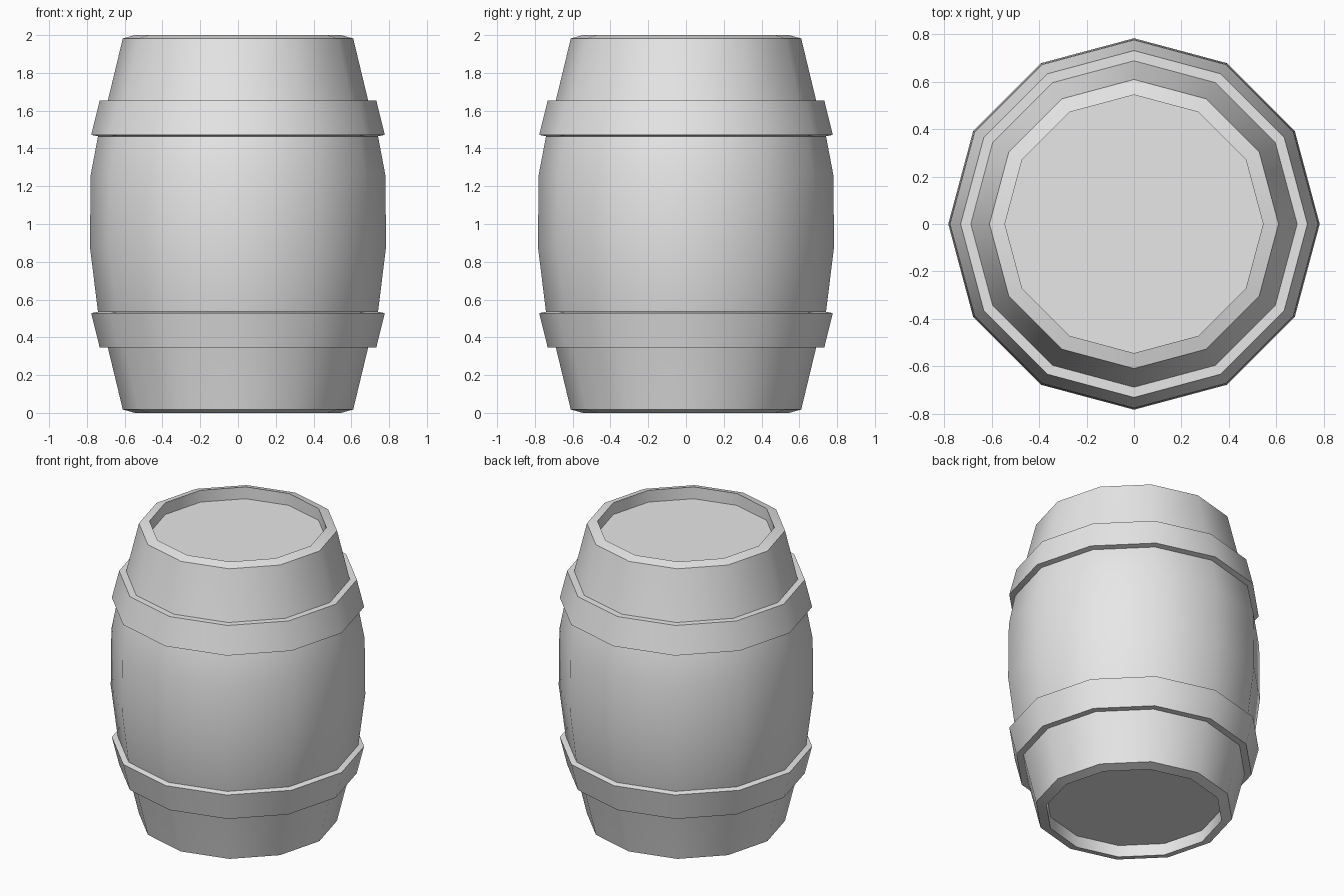
import bpy, bmesh
from math import cos, sin, pi, radians

SIDES = 12

cube = bpy.data.objects.get("Cube")
if cube:
    bpy.data.objects.remove(cube, do_unlink=True)

grey = bpy.data.materials.new("plain grey")
grey.use_nodes = True
grey.diffuse_color = (0.8, 0.8, 0.8, 1)
grey.node_tree.nodes["Principled BSDF"].inputs["Base Color"].default_value = (0.8, 0.8, 0.8, 1)


def lathe(name, profile, closed):
    """Turn a (radius, height) profile around z; an open profile gets flat end caps."""
    bm = bmesh.new()
    rings = [[bm.verts.new((r * cos(2 * pi * i / SIDES), r * sin(2 * pi * i / SIDES), z))
              for i in range(SIDES)] for r, z in profile]
    pairs = list(zip(rings, rings[1:]))
    if closed:
        pairs.append((rings[-1], rings[0]))
    else:
        bm.faces.new(rings[0])
        bm.faces.new(rings[-1])
    for low, high in pairs:
        for i in range(SIDES):
            j = (i + 1) % SIDES
            bm.faces.new((low[i], low[j], high[j], high[i]))
    bmesh.ops.recalc_face_normals(bm, faces=bm.faces)
    mesh = bpy.data.meshes.new(name)
    bm.to_mesh(mesh)
    bm.free()
    mesh.materials.append(grey)
    obj = bpy.data.objects.new(name, mesh)
    bpy.context.collection.objects.link(obj)
    bpy.ops.object.select_all(action="DESELECT")
    obj.select_set(True)
    bpy.context.view_layer.objects.active = obj
    bpy.ops.object.shade_smooth_by_angle(angle=radians(40))
    return obj


# Staved body with chamfered rims and a recessed lid at each end
lathe("barrel_body", [
    (0.545, 0.08), (0.545, 0), (0.61, 0.018),
    (0.69, 0.35), (0.742, 0.54), (0.784, 0.88), (0.78, 1.26), (0.742, 1.46), (0.69, 1.65),
    (0.61, 1.982), (0.545, 2), (0.545, 1.92)], closed=False)

# Flared hoops, mirrored about the middle of the barrel
hoop = [(0.68, 1.655), (0.732, 1.655), (0.777, 1.472), (0.735, 1.463)]
lathe("upper_hoop", hoop, closed=True)
lathe("lower_hoop", [(r, 2 - z) for r, z in hoop], closed=True)
